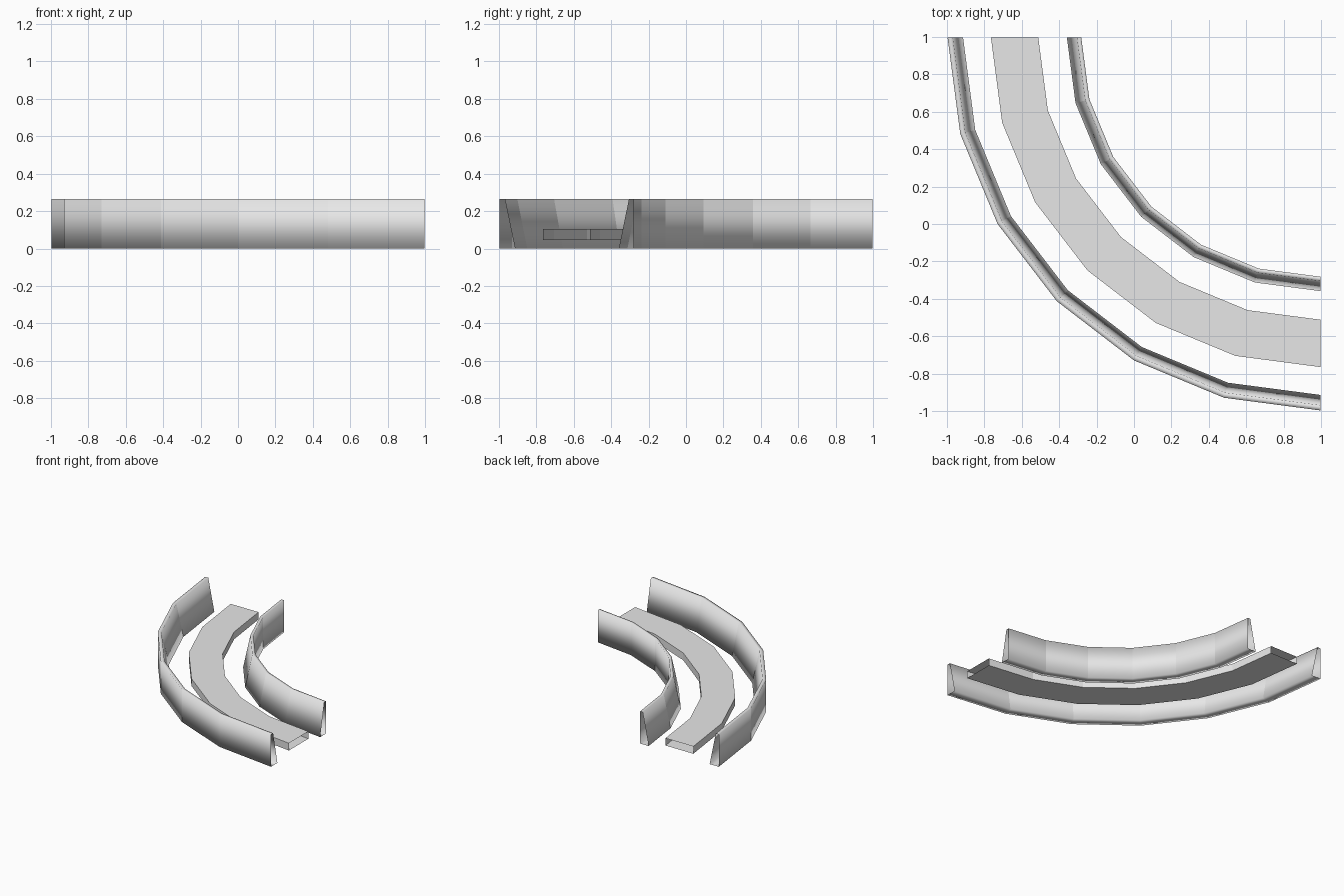
import bpy
import bmesh
import math

cube = bpy.data.objects.get("Cube")
if cube:
    bpy.data.objects.remove(cube, do_unlink=True)

CENTRE = 0.998      # bend centre on both x and y
SEGMENTS = 6        # facets along the quarter bend

grey = bpy.data.materials.new("light grey")
grey.use_nodes = True
colour = (0.8, 0.8, 0.8, 1.0)
grey.diffuse_color = colour
grey.node_tree.nodes["Principled BSDF"].inputs["Base Color"].default_value = colour


def bend(name, profile, smooth):
    """Sweep a closed (radius, height) profile round the bend, ends left open."""
    bm = bmesh.new()
    rings = []
    for i in range(SEGMENTS + 1):
        a = math.pi + i * math.pi / 2 / SEGMENTS
        rings.append([bm.verts.new((CENTRE + r * math.cos(a),
                                    CENTRE + r * math.sin(a), z))
                      for r, z in profile])
    n = len(profile)
    for a, b in zip(rings, rings[1:]):
        for j in range(n):
            k = (j + 1) % n
            face = bm.faces.new((a[j], a[k], b[k], b[j]))
            face.smooth = smooth
    # Keep the joints between facets crisp
    for ring in rings:
        for j in range(n):
            edge = bm.edges.get((ring[j], ring[(j + 1) % n]))
            edge.smooth = False
    bmesh.ops.recalc_face_normals(bm, faces=bm.faces)
    # An open tube needs its outward direction confirmed
    lowest = min(bm.faces, key=lambda f: f.calc_center_median().z)
    if lowest.normal.z > 0:
        bmesh.ops.reverse_faces(bm, faces=bm.faces)
    mesh = bpy.data.meshes.new(name)
    bm.to_mesh(mesh)
    bm.free()
    mesh.materials.append(grey)
    obj = bpy.data.objects.new(name, mesh)
    bpy.context.collection.objects.link(obj)
    return obj


def wall(name, back, top, foot):
    """Wall with an upright back and a face sloping out to its foot."""
    height = 0.265
    bend(name, [(back, 0), (back, height), (top, height), (foot, 0)], True)


# Barriers on both sides of the bend
wall("outer_wall", 1.995, 1.967, 1.912)
wall("inner_wall", 1.28, 1.303, 1.357)

# Raised flat lane between them
bend("lane", [(1.51, 0.045), (1.51, 0.105), (1.763, 0.105), (1.763, 0.045)], False)
